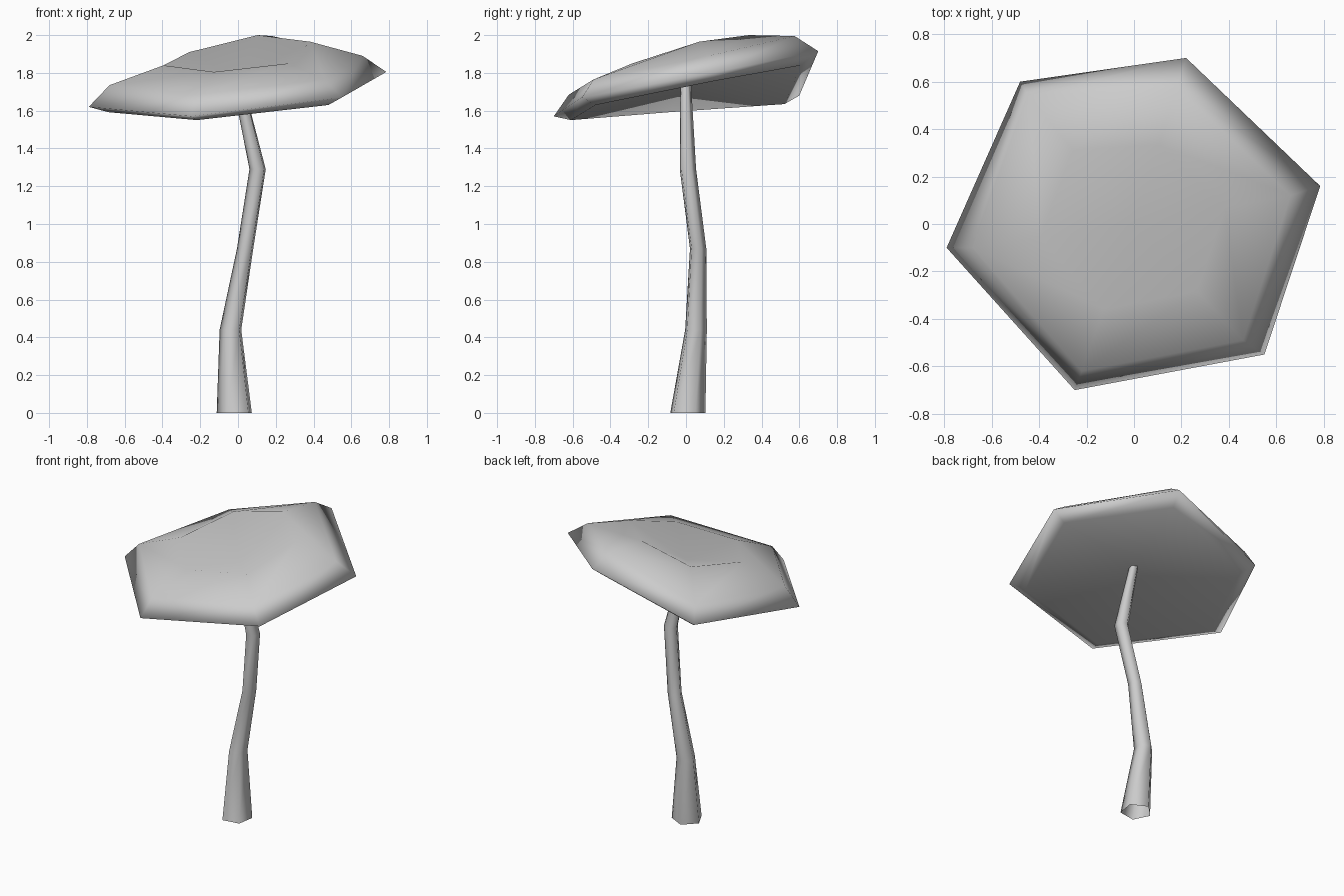
import bpy
import bmesh
import math

cube = bpy.data.objects.get("Cube")
if cube:
    bpy.data.objects.remove(cube, do_unlink=True)

grey = bpy.data.materials.new("plain_grey")
grey.use_nodes = True
grey.diffuse_color = (0.6, 0.6, 0.6, 1)
grey.node_tree.nodes["Principled BSDF"].inputs["Base Color"].default_value = grey.diffuse_color


def loft(name, rings, bottom_tip=None, top_tip=None):
    """Skin a stack of rings, bottom to top; close either end to a point if given."""
    bm = bmesh.new()
    loops = [[bm.verts.new(p) for p in ring] for ring in rings]
    n = len(loops[0])
    for low, high in zip(loops, loops[1:]):
        for i in range(n):
            j = (i + 1) % n
            bm.faces.new((low[i], low[j], high[j], high[i]))
    for tip, loop in ((bottom_tip, loops[0][::-1]), (top_tip, loops[-1])):
        if tip:
            centre = bm.verts.new(tip)
            for i in range(n):
                bm.faces.new((loop[i], loop[(i + 1) % n], centre))
    for face in bm.faces:
        face.smooth = True
    mesh = bpy.data.meshes.new(name)
    bm.to_mesh(mesh)
    bm.free()
    mesh.materials.append(grey)
    obj = bpy.data.objects.new(name, mesh)
    bpy.context.collection.objects.link(obj)
    return obj


# Cap: tilted, uneven hexagon, hollowed underneath and dished on top
rim = [(0.785, 0.16), (0.22, 0.70), (-0.48, 0.60),
       (-0.79, -0.10), (-0.25, -0.70), (0.55, -0.55)]
shoulder = [(0.66, 0.12), (0.18, 0.575), (-0.445, 0.54),
            (-0.68, -0.10), (-0.22, -0.62), (0.46, -0.49)]


def cap_ring(outline, scale, heights):
    return [(x * scale, y * scale, z) for (x, y), z in zip(outline, heights)]


loft("cap", [
    cap_ring(rim, 0.87, (1.755, 1.84, 1.635, 1.592, 1.55, 1.63)),
    cap_ring(rim, 1, (1.805, 1.915, 1.68, 1.62, 1.57, 1.67)),
    cap_ring(shoulder, 1, (1.89, 1.995, 1.79, 1.735, 1.685, 1.765)),
    cap_ring(shoulder, 0.58, (1.965, 2.0, 1.91, 1.84, 1.805, 1.85)),
], bottom_tip=(0, 0, 1.75), top_tip=(0, 0, 1.77))

# Stem: crooked, tapering five-sided stalk (x, y, z, radius)
spine = [(-0.015, 0.005, 0, 0.099), (-0.037, 0.05, 0.44, 0.061),
         (0.04, 0.062, 0.87, 0.046), (0.106, 0.008, 1.29, 0.046),
         (0.0, -0.003, 1.75, 0.03)]
angles = [math.radians(72 * i - 45) for i in range(5)]
loft("stem", [[(x + r * math.cos(a), y + r * math.sin(a), z) for a in angles]
              for x, y, z, r in spine])
